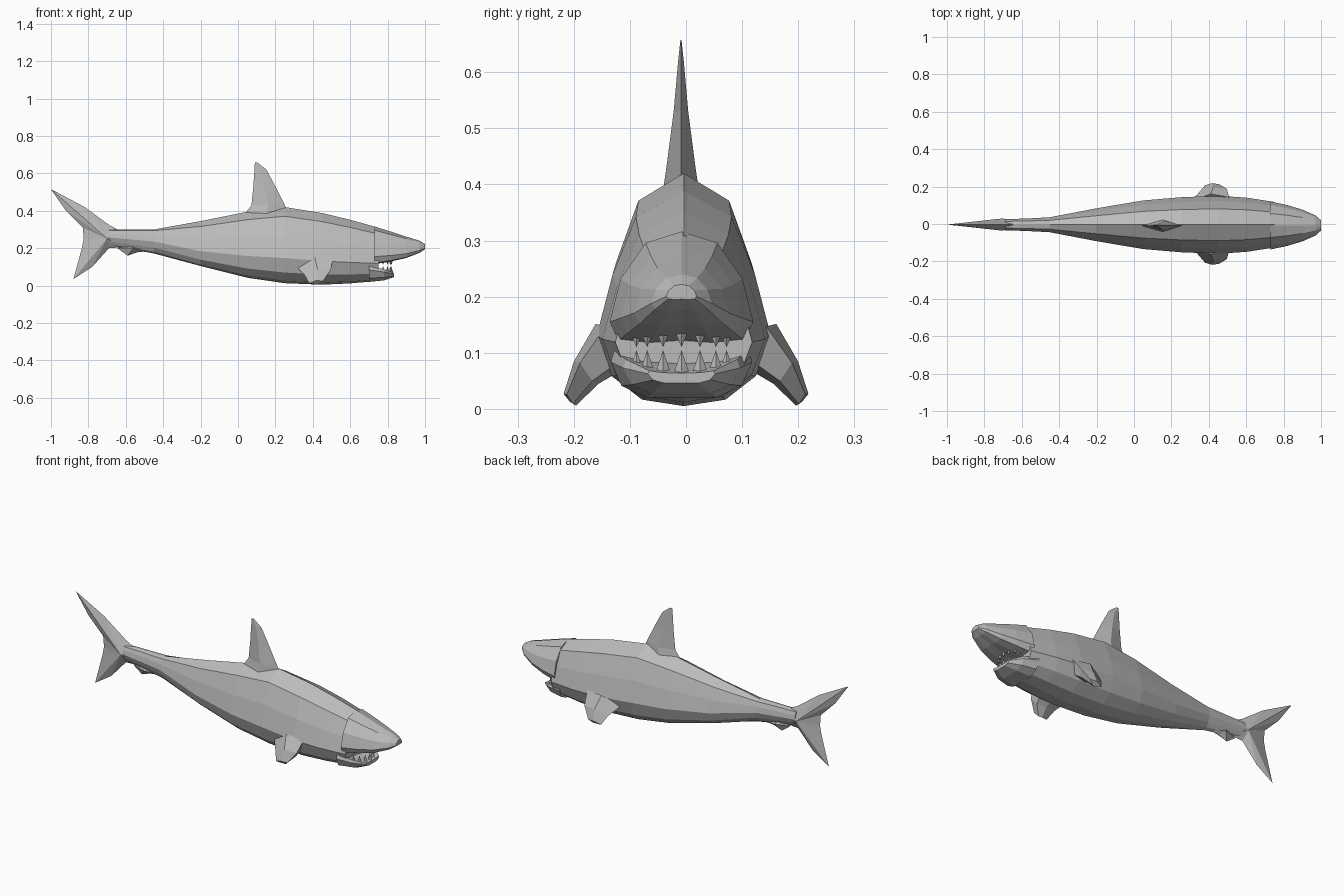
import bpy, bmesh, math
from mathutils import Vector

if "Cube" in bpy.data.objects:
    bpy.data.objects.remove(bpy.data.objects["Cube"])


def make_material(name, shade):
    mat = bpy.data.materials.new(name)
    mat.use_nodes = True
    colour = (shade, shade, shade, 1)
    mat.diffuse_color = colour
    mat.node_tree.nodes["Principled BSDF"].inputs["Base Color"].default_value = colour
    return mat


grey = make_material("grey skin", 0.5)


def finish(name, bm):
    bmesh.ops.recalc_face_normals(bm, faces=bm.faces)
    mesh = bpy.data.meshes.new(name)
    bm.to_mesh(mesh)
    bm.free()
    mesh.materials.append(grey)
    obj = bpy.data.objects.new(name, mesh)
    bpy.context.collection.objects.link(obj)
    return obj


def loft(name, rings):
    """Skin a list of closed rings and cap both ends."""
    bm = bmesh.new()
    loops = [[bm.verts.new(p) for p in ring] for ring in rings]
    count = len(loops[0])
    for a, b in zip(loops, loops[1:]):
        for i in range(count):
            j = (i + 1) % count
            bm.faces.new((a[i], a[j], b[j], b[i]))
    bm.faces.new(loops[0])
    bm.faces.new(loops[-1])
    return finish(name, bm)


def section(x, top, bottom, width, profile, y=0.0):
    """Symmetric cross-section from half-profile fractions (width, height)."""
    half = [(w * width, bottom + h * (top - bottom)) for w, h in profile]
    left = [(x, y + w, z) for w, z in half]
    right = [(x, y - w, z) for w, z in half[-2:0:-1]]
    return left + right


def fan_fin(name, outline, hub, thickness, y=0.0):
    """Thin-edged fin: a flat outline joined to a hub on each side."""
    bm = bmesh.new()
    rim = [bm.verts.new((x, y, z)) for x, z in outline]
    for side in (1, -1):
        centre = bm.verts.new((hub[0], y + side * thickness, hub[1]))
        for i, v in enumerate(rim):
            bm.faces.new((v, rim[(i + 1) % len(rim)], centre))
    return finish(name, bm)


# Body: faceted loft from tail root to the back of the mouth
body_profile = [(0, 1), (.55, .88), (.82, .61), (1, .33), (.83, .14), (.48, .03), (0, 0)]
tail_profile = [(0, 1), (.6, .95), (.85, .75), (1, .5), (.7, .25), (.4, .08), (0, 0)]
stations = [
    (-.69, .30, .215, .03), (-.58, .30, .195, .033), (-.45, .30, .172, .04),
    (-.20, .345, .105, .088), (.05, .395, .042, .13), (.25, .42, .013, .147),
    (.45, .388, .005, .155), (.60, .352, .012, .145), (.75, .31, .025, .122)]
loft("body", [section(*s, tail_profile if s[0] < -.4 else body_profile, -.004)
              for s in stations])

# Snout: overhangs the mouth and narrows to a blunt nose
snout_profile = [(0, 1), (.5, .9), (.85, .58), (1, .2), (.88, .03), (.45, 0), (0, 0.02)]
snout = [(.73, .316, .115, .128), (.82, .288, .13, .109), (.90, .262, .148, .085),
         (.97, .24, .175, .054), (1.0, .222, .195, .027)]
loft("snout", [section(*s, snout_profile, -.008) for s in snout])

# Lower jaw: short shelf under the mouth
jaw_profile = [(0, .8), (.6, .85), (.95, 1), (1, .75), (.85, .25), (.5, 0), (0, 0)]
jaw = [(.70, .105, .02, .126), (.78, .088, .028, .104), (.835, .068, .046, .06)]
loft("lower_jaw", [section(*s, jaw_profile, -.008) for s in jaw])

# Teeth: little pyramids along a curved row in each jaw
for row, base, tip in (("lower", .06, .105), ("upper", .145, .11)):
    bm = bmesh.new()
    for i in range(7):
        angle = math.radians(-66 + 22 * i)
        c = Vector((.745 + .075 * math.cos(angle), -.008 + .088 * math.sin(angle), base))
        ring = [bm.verts.new(c + Vector((dx, dy, 0)))
                for dx, dy in ((.012, 0), (0, .015), (-.012, 0), (0, -.015))]
        point = bm.verts.new((c.x, c.y, tip))
        bm.faces.new(ring)
        for k in range(4):
            bm.faces.new((ring[k], ring[(k + 1) % 4], point))
    finish(row + "_teeth", bm)

# Dorsal fin: diamond sections shrinking to a swept tip
dorsal = [(.03, .27, .375, .034), (.072, .25, .43, .026), (.082, .20, .53, .013),
          (.088, .152, .62, .005), (.09, .105, .657, .001)]
loft("dorsal_fin", [[(back, -.009, z), ((back + front) / 2, -.009 + t, z),
                     (front, -.009, z), ((back + front) / 2, -.009 - t, z)]
                    for back, front, z, t in dorsal])

# Tail fin: tall upper lobe, short lower lobe
fan_fin("tail_fin", [(-.64, .298), (-.69, .325), (-.82, .42), (-.97, .50), (-1, .515),
                     (-.92, .40), (-.83, .31), (-.825, .25), (-.835, .2), (-.88, .035),
                     (-.78, .10), (-.69, .20), (-.62, .205)], (-.70, .252), .033, -.003)

# Anal fin: small keel ahead of the tail
fan_fin("anal_fin", [(-.47, .185), (-.54, .178), (-.59, .16), (-.645, .20), (-.60, .225)],
        (-.56, .20), .03, -.003)

# Pectoral fins: stubby paddles angled down and outward
paddle = [(.31, .51, .125, .12, .045), (.355, .495, .178, .066, .027),
          (.38, .455, .207, .017, .014)]
for side, label in ((1, "left"), (-1, "right")):
    rings = []
    for back, front, y, z, t in paddle:
        mid = (back + front) / 2
        rings.append([(back, side * y, z - t * .3),
                      (mid, side * (y + t * .8), z + t * .7),
                      (front, side * (y + t * .4), z + t * .6),
                      (front - .02, side * (y - t * .4), z - t * .6),
                      (mid, side * (y - t * .8), z - t * .8)])
    loft(label + "_pectoral_fin", rings)
